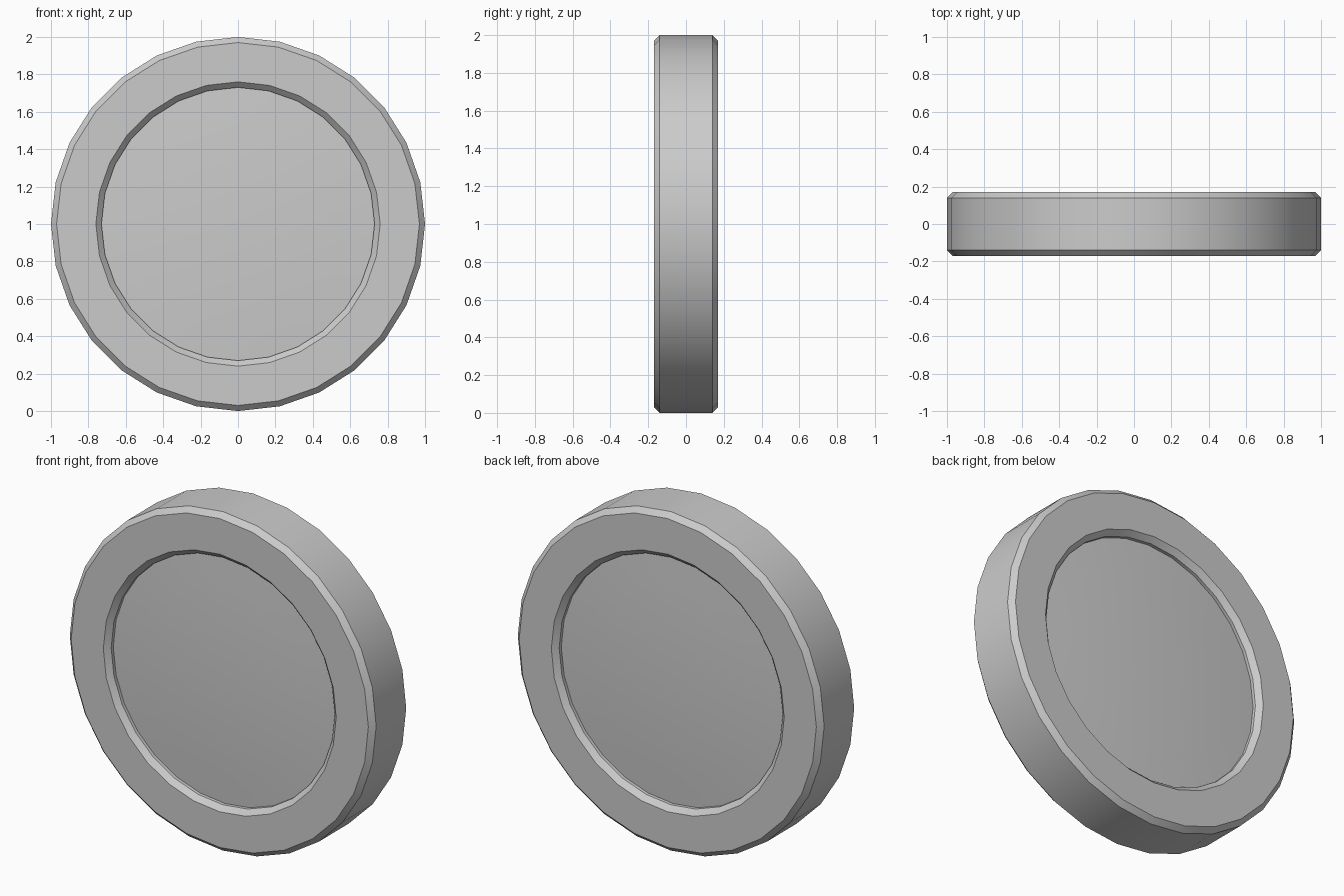
import bpy, bmesh
from math import sin, cos, tau, radians

cube = bpy.data.objects.get("Cube")
if cube:
    bpy.data.objects.remove(cube, do_unlink=True)

SIDES = 28

grey = bpy.data.materials.new("light_grey")
grey.use_nodes = True
colour = (0.6, 0.6, 0.6, 1)
grey.diffuse_color = colour
grey.node_tree.nodes["Principled BSDF"].inputs["Base Color"].default_value = colour


def lathe(name, profile, closed):
    """Turn (radius, y) points about the y axis; radius 0 becomes a pole."""
    bm = bmesh.new()
    rings = []
    for r, y in profile:
        if r == 0:
            rings.append([bm.verts.new((0, y, 0))] * SIDES)
        else:
            rings.append([bm.verts.new((r * sin(tau * i / SIDES), y, r * cos(tau * i / SIDES)))
                          for i in range(SIDES)])
    pairs = list(zip(rings, rings[1:]))
    if closed:
        pairs.append((rings[-1], rings[0]))
    for a, b in pairs:
        for i in range(SIDES):
            j = (i + 1) % SIDES
            corners = list(dict.fromkeys((a[i], a[j], b[j], b[i])))
            bm.faces.new(corners)
    bmesh.ops.recalc_face_normals(bm, faces=bm.faces)
    mesh = bpy.data.meshes.new(name)
    bm.to_mesh(mesh)
    bm.free()
    mesh.materials.append(grey)
    obj = bpy.data.objects.new(name, mesh)
    obj.location.z = 1
    bpy.context.collection.objects.link(obj)
    bpy.ops.object.select_all(action="DESELECT")
    obj.select_set(True)
    bpy.context.view_layer.objects.active = obj
    bpy.ops.object.shade_smooth_by_angle(angle=radians(30))
    return obj


def mirrored(half):
    """Add the back half of a front profile."""
    return half + [(r, -y) for r, y in reversed(half)]


# Bevelled outer ring
lathe("ring_frame", mirrored([(0.73, -0.14), (0.76, -0.17), (0.97, -0.17), (1.0, -0.14)]), True)

# Slightly domed disc, the same on both faces
EDGE, BULGE, RADIUS = 0.12, 0.025, 0.731
dome = [(RADIUS * k / 4, -EDGE - BULGE * (1 - (k / 4) ** 2)) for k in range(5)]
lathe("centre_disc", mirrored(dome), False)
